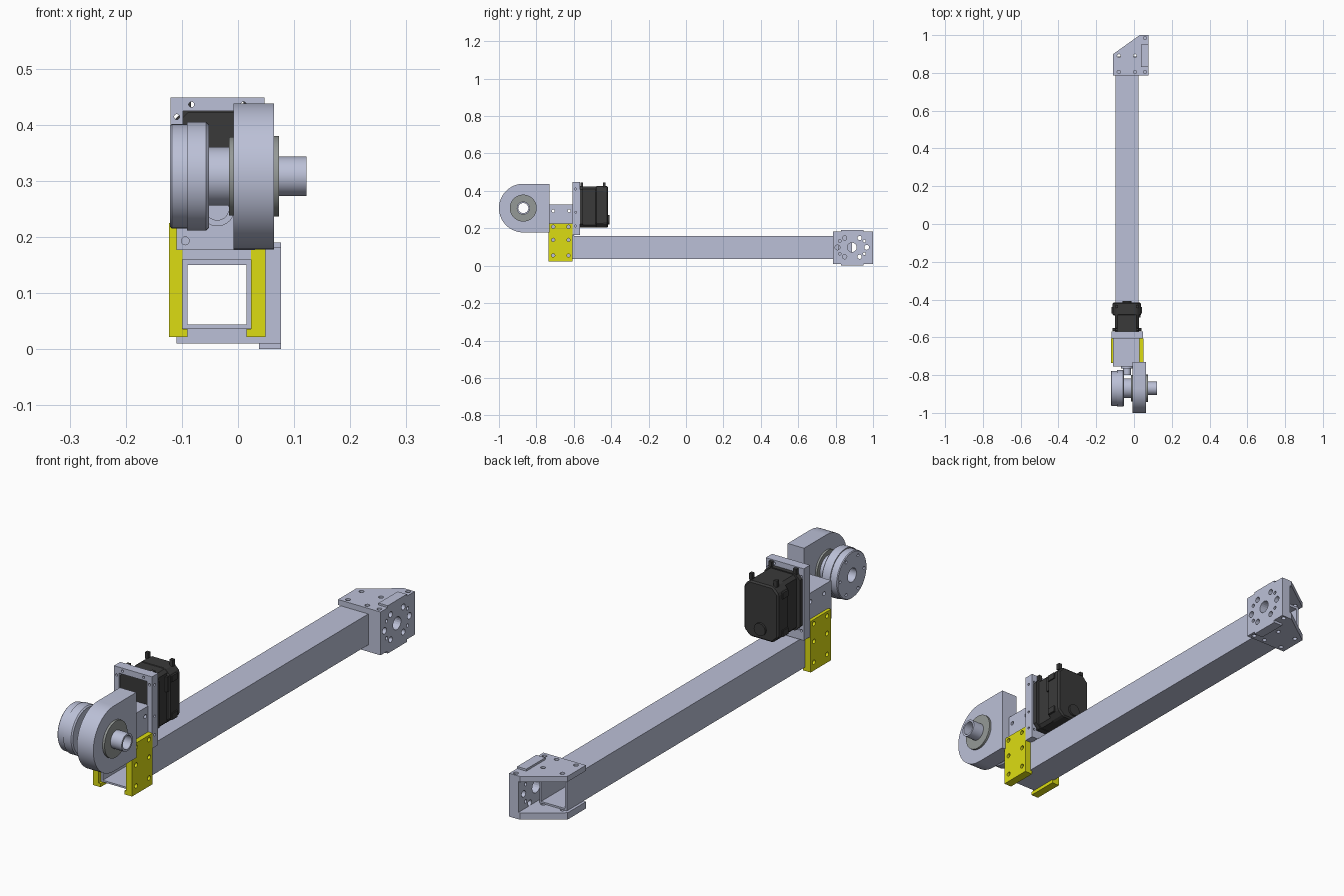
import bpy, bmesh, math
from mathutils import Matrix, Vector

if "Cube" in bpy.data.objects:
    bpy.data.objects.remove(bpy.data.objects["Cube"], do_unlink=True)


def material(name, rgb):
    m = bpy.data.materials.new(name)
    m.use_nodes = True
    m.diffuse_color = (*rgb, 1)
    m.node_tree.nodes["Principled BSDF"].inputs["Base Color"].default_value = (*rgb, 1)
    return m


METAL = material("blue grey metal", (0.50, 0.53, 0.68))
YELLOW = material("yellow", (0.72, 0.72, 0.006))
BLACK = material("black plastic", (0.042, 0.042, 0.042))
STEEL = material("grey steel", (0.30, 0.32, 0.31))


def finish(bm, name, mat, smooth=False):
    bmesh.ops.recalc_face_normals(bm, faces=bm.faces)
    me = bpy.data.meshes.new(name)
    bm.to_mesh(me)
    bm.free()
    ob = bpy.data.objects.new(name, me)
    bpy.context.collection.objects.link(ob)
    me.materials.append(mat)
    if smooth:
        shade(ob)
    return ob


def select(ob):
    bpy.ops.object.select_all(action='DESELECT')
    ob.select_set(True)
    bpy.context.view_layer.objects.active = ob


def shade(ob):
    select(ob)
    bpy.ops.object.shade_smooth_by_angle(angle=math.radians(35))


def add_box(bm, x, y, z):
    mid = Vector([(a + b) / 2 for a, b in (x, y, z)])
    size = [b - a for a, b in (x, y, z)]
    bmesh.ops.create_cube(bm, size=1, matrix=Matrix.Translation(mid) @ Matrix.Diagonal((*size, 1)))


def boxes(name, mat, *spans):
    bm = bmesh.new()
    for s in spans:
        add_box(bm, *s)
    return finish(bm, name, mat)


def prism(name, mat, pts, axis, a, b, smooth=False):
    """Extrude a flat outline along an axis from a to b."""
    def put(p, t):
        q = list(p)
        q.insert(axis, t)
        return q
    bm = bmesh.new()
    f = bm.faces.new([bm.verts.new(put(p, a)) for p in pts])
    r = bmesh.ops.extrude_face_region(bm, geom=[f])
    off = Vector((0, 0, 0))
    off[axis] = b - a
    bmesh.ops.translate(bm, vec=off, verts=[v for v in r["geom"] if isinstance(v, bmesh.types.BMVert)])
    return finish(bm, name, mat, smooth)


def ring(name, mat, profile, y, z, n=48):
    """Turn a closed (x, radius) profile about an axis parallel to x."""
    bm = bmesh.new()
    loops = []
    for i in range(n):
        t = 2 * math.pi * i / n
        loops.append([bm.verts.new((x, y + r * math.cos(t), z + r * math.sin(t))) for x, r in profile])
    m = len(profile)
    for i in range(n):
        p, q = loops[i], loops[(i + 1) % n]
        for k in range(m):
            bm.faces.new((p[k], p[(k + 1) % m], q[(k + 1) % m], q[k]))
    return finish(bm, name, mat, True)


def drill(ob, axis, holes, a, b, n=20):
    """Cut round holes (u, v, radius) through a part along an axis."""
    bm = bmesh.new()
    turn = {0: Matrix.Rotation(math.pi / 2, 4, 'Y'), 1: Matrix.Rotation(math.pi / 2, 4, 'X'), 2: Matrix()}[axis]
    for u, v, r in holes:
        c = [u, v]
        c.insert(axis, (a + b) / 2)
        bmesh.ops.create_cone(bm, cap_ends=True, segments=n, radius1=r, radius2=r, depth=b - a,
                              matrix=Matrix.Translation(c) @ turn)
    cut(ob, finish(bm, "cutter", ob.data.materials[0]))


def cut(ob, cutter):
    cutter.hide_render = True
    mod = ob.modifiers.new("cut", 'BOOLEAN')
    mod.object = cutter
    mod.operation = 'DIFFERENCE'
    mod.solver = 'EXACT'
    select(ob)
    bpy.ops.object.modifier_apply(modifier=mod.name)
    bpy.data.objects.remove(cutter, do_unlink=True)


def chamfered(x, z, c):
    (x0, x1), (z0, z1) = x, z
    return [(x0 + c, z0), (x1 - c, z0), (x1, z0 + c), (x1, z1 - c),
            (x1 - c, z1), (x0 + c, z1), (x0, z1 - c), (x0, z0 + c)]


# Long hollow square tube
tube = boxes("arm_tube", METAL, ((-0.099, 0.023), (-0.72, 0.888), (0.037, 0.16)))
cut(tube, boxes("cutter", METAL, ((-0.09, 0.015), (-0.8, 1), (0.044, 0.15))))

# End bracket: top and bottom plates with a cut corner, and a bearing side plate
outline = [(-0.11, 0.785), (0.077, 0.785), (0.077, 1.0), (0.03, 1.0), (-0.11, 0.90)]
bolt = [(x, y, 0.009) for x in (-0.08, 0.005) for y in (0.805, 0.89)]
bolt += [(0.058, 0.805, 0.009), (0.058, 0.985, 0.009)]
for name, z0, z1 in (("bracket_top", 0.16, 0.182), ("bracket_bottom", 0.01, 0.037)):
    drill(prism(name, METAL, outline, 2, z0, z1), 2, bolt, z0 - 0.02, z1 + 0.02)
side = boxes("bracket_side", METAL, ((0.037, 0.077), (0.785, 1.0), (0.037, 0.16)))
AY, AZ = 0.888, 0.098
holes = [(AY, AZ, 0.025)]
holes += [(AY + 0.078 * math.cos(t), AZ + 0.078 * math.sin(t), 0.013) for t in (0, math.pi)]
holes += [(AY + sy * 0.04, AZ + sz * 0.05, 0.0115) for sy in (-1, 1) for sz in (-1, 1)]
holes += [(AY + sy * 0.066, AZ + sz * 0.034, 0.007) for sy in (-1, 1) for sz in (-1, 1)]
drill(side, 0, holes, 0.0, 0.1)
boxes("bracket_filler", METAL, ((0.023, 0.037), (0.785, 0.815), (0.037, 0.16)))
boxes("bracket_pads", METAL, ((0.037, 0.077), (0.83, 0.95), (0.182, 0.19)),
      ((0.037, 0.077), (0.83, 0.95), (0.0, 0.01)))

# Yellow side clamps with a small lip under the tube
for name, out, inn, lip in (("clamp_right", -0.123, -0.099, -0.09), ("clamp_left", 0.049, 0.023, 0.015)):
    pts = [(out, 0.022), (lip, 0.022), (lip, 0.036), (inn, 0.036), (inn, 0.225), (out, 0.225)]
    clamp = prism(name, YELLOW, pts, 1, -0.735, -0.607)
    drill(clamp, 0, [(y, z, 0.009) for y in (-0.71, -0.628) for z in (0.055, 0.138, 0.208)],
          min(out, inn) - 0.02, max(out, inn) + 0.02)

# Mounting block above the tube, with its spacer
block = boxes("mount_block", METAL, ((-0.11, 0.03), (-0.755, -0.6), (0.177, 0.328)))
drill(block, 0, [(y, 0.293, 0.008) for y in (-0.71, -0.625)], -0.2, 0.1)
drill(block, 1, [(-0.094, 0.193, 0.007)], -0.8, -0.74)
boxes("mount_spacer", METAL, ((-0.099, 0.023), (-0.735, -0.6), (0.16, 0.177)))

# Motor plate with a window
plate = boxes("motor_plate", METAL, ((-0.12, 0.047), (-0.607, -0.568), (0.163, 0.448)))
cut(plate, boxes("cutter", METAL, ((-0.098, 0.025), (-0.7, -0.5), (0.2, 0.424))))
drill(plate, 1, [(x, z, 0.005) for x, z in ((-0.083, 0.436), (0.01, 0.436), (-0.109, 0.414), (0.036, 0.414),
                                           (-0.109, 0.2), (0.036, 0.2))], -0.7, -0.5, 12)
drill(plate, 0, [(-0.59, z, 0.005) for z in (0.212, 0.285, 0.41)], 0.03, 0.1, 12)

# Black motor: body, front flange, rear cover, ears and knob
prism("motor_body", BLACK, chamfered((-0.1, 0.026), (0.205, 0.423), 0.012), 1, -0.60, -0.48)
prism("motor_flange", BLACK, chamfered((-0.115, 0.04), (0.203, 0.427), 0.02), 1, -0.567, -0.55)
cover = prism("motor_cover", BLACK, chamfered((-0.113, 0.038), (0.203, 0.425), 0.025), 1, -0.485, -0.416)
bev = cover.modifiers.new("edge", 'BEVEL')
bev.width, bev.segments = 0.006, 1
ears = []
for y in ((-0.565, -0.552), (-0.445, -0.43)):
    for x in (-0.098, 0.01):
        ears.append(((x, x + 0.014), y, (0.42, 0.446)))
boxes("motor_ears", BLACK, *ears)
boxes("motor_side_panel", BLACK, ((0.024, 0.034), (-0.495, -0.45), (0.34, 0.4)),
      ((-0.118, 0.043), (-0.475, -0.44), (0.225, 0.25)), ((-0.118, 0.043), (-0.475, -0.44), (0.375, 0.4)))
knob = [(-0.037 + 0.025 * math.cos(i * math.pi / 12), 0.245 + 0.025 * math.sin(i * math.pi / 12)) for i in range(24)]
prism("motor_knob", BLACK, knob, 1, -0.42, -0.408, True)

# Short drive stub on the front of the block
for name, r, y0 in (("stub_collar", 0.031, -0.765), ("drive_stub", 0.021, -0.80)):
    c = [(-0.037 + r * math.cos(i * math.pi / 16), 0.25 + r * math.sin(i * math.pi / 16)) for i in range(32)]
    prism(name, METAL, c, 1, y0, -0.75, True)

# Bearing housing: round at the front, square at the back
CY, CZ, R = -0.87, 0.308, 0.13
arc = [(CY - R * math.sin(math.pi * i / 32), CZ + R * math.cos(math.pi * i / 32)) for i in range(33)]
housing = prism("bearing_housing", METAL, arc + [(-0.73, CZ - R), (-0.73, CZ + R)], 0, -0.008, 0.064)
drill(housing, 0, [(CY, CZ, 0.05)], -0.1, 0.2, 48)
shade(housing)

# Bearing rings, hollow shaft and output flange
for name, x0, x1, r in (("bearing_ring_left", 0.06, 0.073, 0.072), ("bearing_ring_right", -0.016, -0.004, 0.07)):
    ring(name, STEEL, [(x0, 0.03), (x0, r), (x1, r), (x1, 0.03)], CY, CZ)
ring("hollow_shaft", METAL, [(-0.06, 0.027), (-0.06, 0.052), (-0.008, 0.052), (-0.008, 0.035),
                             (0.122, 0.035), (0.122, 0.027)], CY, CZ)
flange = ring("output_flange", METAL, [(-0.121, 0.027), (-0.121, 0.09), (-0.118, 0.093), (-0.091, 0.093),
                                       (-0.091, 0.097), (-0.057, 0.097), (-0.052, 0.092), (-0.052, 0.027)], CY, CZ)
drill(flange, 0, [(CY + 0.075 * math.cos(i * math.pi / 3), CZ + 0.075 * math.sin(i * math.pi / 3), 0.006)
                  for i in range(6)], -0.13, -0.1, 12)
shade(flange)
